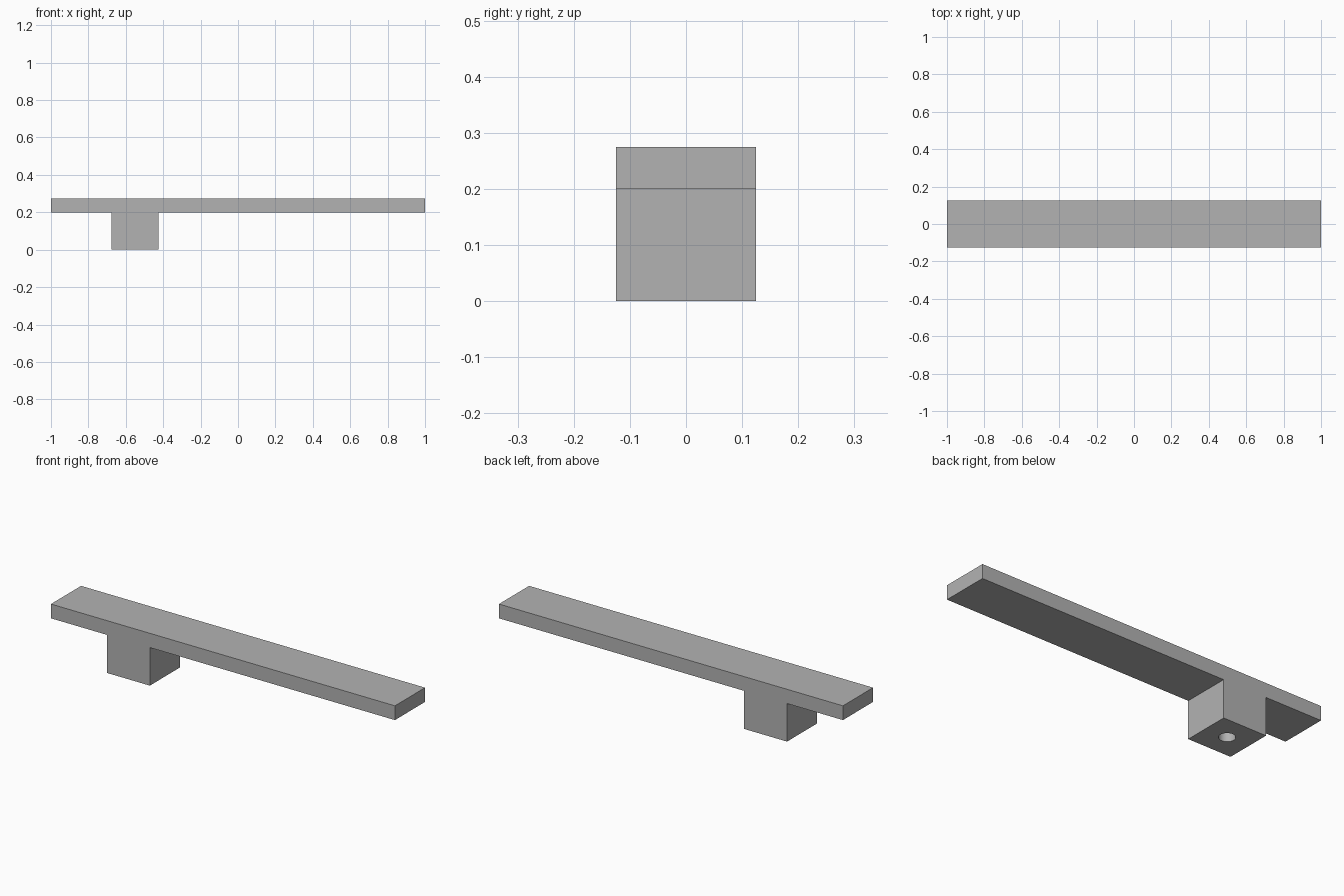
import bpy
import bmesh
from math import radians

cube = bpy.data.objects.get("Cube")
if cube:
    bpy.data.objects.remove(cube, do_unlink=True)

HALF_DEPTH = 0.125

grey = bpy.data.materials.new("plain_grey")
grey.use_nodes = True
colour = (0.45, 0.45, 0.45, 1)
grey.diffuse_color = colour
grey.node_tree.nodes["Principled BSDF"].inputs["Base Color"].default_value = colour

# Bar and block: one side profile extruded front to back
profile = [(-1, 0.2), (-0.675, 0.2), (-0.675, 0), (-0.425, 0),
           (-0.425, 0.2), (1, 0.2), (1, 0.275), (-1, 0.275)]
bm = bmesh.new()
face = bm.faces.new([bm.verts.new((x, -HALF_DEPTH, z)) for x, z in profile])
extruded = bmesh.ops.extrude_face_region(bm, geom=[face])["geom"]
moved = [v for v in extruded if isinstance(v, bmesh.types.BMVert)]
bmesh.ops.translate(bm, verts=moved, vec=(0, 2 * HALF_DEPTH, 0))
bmesh.ops.recalc_face_normals(bm, faces=bm.faces)
mesh = bpy.data.meshes.new("bar_with_block")
bm.to_mesh(mesh)
bm.free()
mesh.materials.append(grey)
bar = bpy.data.objects.new("bar_with_block", mesh)
bpy.context.collection.objects.link(bar)

# Blind round hole in the underside of the block
bpy.ops.mesh.primitive_cylinder_add(vertices=48, radius=0.039, depth=0.3,
                                    location=(-0.55, 0, 0))
cutter = bpy.context.object
cutter.name = "hole_cutter"
cutter.data.materials.append(grey)

bpy.ops.object.select_all(action="DESELECT")
bar.select_set(True)
bpy.context.view_layer.objects.active = bar
hole = bar.modifiers.new("block_hole", "BOOLEAN")
hole.operation = "DIFFERENCE"
hole.solver = "EXACT"
hole.object = cutter
bpy.ops.object.modifier_apply(modifier=hole.name)
bpy.data.objects.remove(cutter, do_unlink=True)
bpy.ops.object.shade_smooth_by_angle(angle=radians(30))
